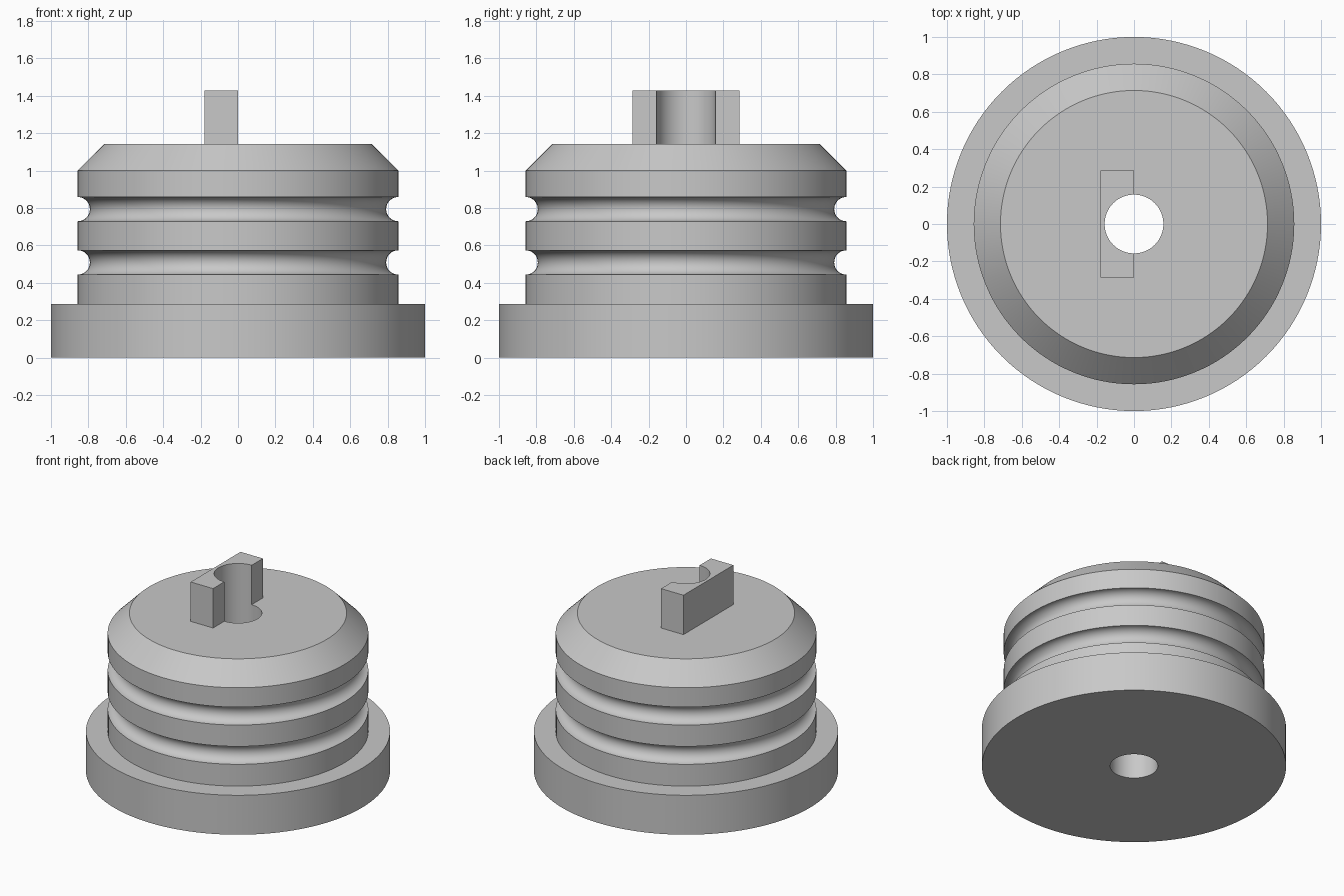
import bpy, bmesh, math

if "Cube" in bpy.data.objects:
    bpy.data.objects.remove(bpy.data.objects["Cube"])

SEGMENTS = 128
BORE = 0.157        # radius of the through hole
BODY = 0.857        # radius of the plug body
TOP = 1.143         # height of the body's top face
GROOVE = 0.065      # radius of the ring grooves

grey = bpy.data.materials.new("grey")
grey.diffuse_color = (0.58, 0.58, 0.58, 1)
grey.use_nodes = True
grey.node_tree.nodes["Principled BSDF"].inputs["Base Color"].default_value = grey.diffuse_color


def finish(name, bm):
    bmesh.ops.recalc_face_normals(bm, faces=bm.faces)
    mesh = bpy.data.meshes.new(name)
    bm.to_mesh(mesh)
    bm.free()
    mesh.materials.append(grey)
    obj = bpy.data.objects.new(name, mesh)
    bpy.context.collection.objects.link(obj)
    bpy.ops.object.select_all(action='DESELECT')
    obj.select_set(True)
    bpy.context.view_layer.objects.active = obj
    bpy.ops.object.shade_smooth_by_angle(angle=math.radians(30))
    return obj


def groove(z):
    """Half-round cut into the body wall, from bottom to top."""
    steps = 16
    return [(BODY - GROOVE * math.sin(math.pi * i / steps),
             z - GROOVE * math.cos(math.pi * i / steps)) for i in range(steps + 1)]


# Turned body: flange, two grooves, chamfered top and central bore
profile = [(BORE, 0), (1, 0), (1, 0.286), (BODY, 0.286)]
profile += groove(0.509) + groove(0.794)
profile += [(BODY, 1.0), (0.714, TOP), (BORE, TOP)]

bm = bmesh.new()
rings = []
for r, z in profile:
    rings.append([bm.verts.new((r * math.cos(2 * math.pi * i / SEGMENTS),
                                r * math.sin(2 * math.pi * i / SEGMENTS), z))
                  for i in range(SEGMENTS)])
for k, ring in enumerate(rings):
    above = rings[(k + 1) % len(rings)]
    for i in range(SEGMENTS):
        j = (i + 1) % SEGMENTS
        bm.faces.new((ring[i], ring[j], above[j], above[i]))
finish("plug_body", bm)

# Drive tab: upright block with a half-round notch in line with the bore
half = SEGMENTS // 2
outline = [(0, -0.286), (-0.18, -0.286), (-0.18, 0.286), (0, 0.286)]
outline += [(-BORE * math.sin(math.pi * i / half), BORE * math.cos(math.pi * i / half))
            for i in range(half + 1)]
bm = bmesh.new()
base = bm.faces.new([bm.verts.new((x, y, TOP)) for x, y in outline])
raised = bmesh.ops.extrude_face_region(bm, geom=[base], use_keep_orig=True)
bmesh.ops.translate(bm, vec=(0, 0, 0.286),
                    verts=[v for v in raised["geom"] if isinstance(v, bmesh.types.BMVert)])
finish("drive_tab", bm)
